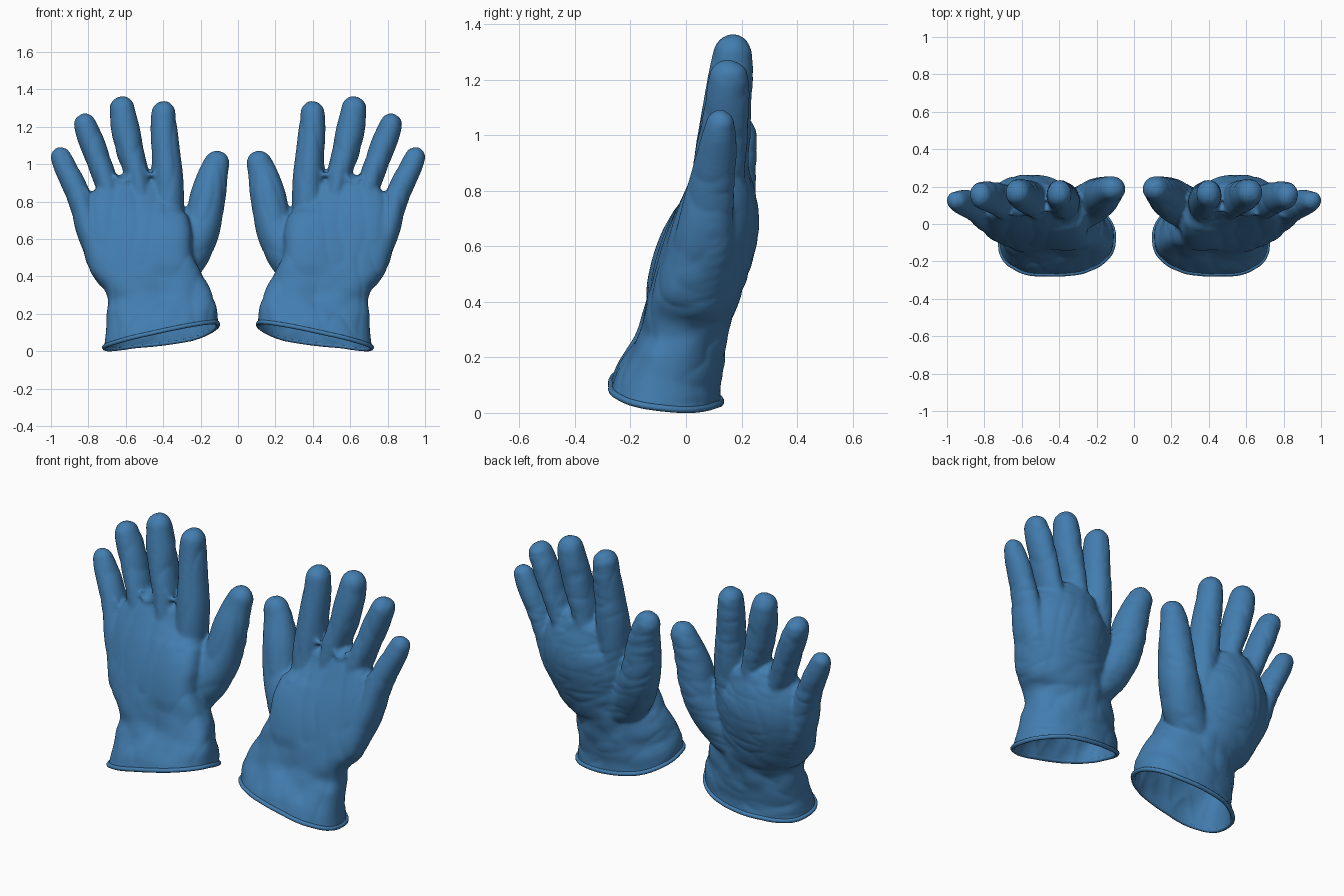
import bpy, bmesh, math
from mathutils import Vector, Matrix, noise

if "Cube" in bpy.data.objects:
    bpy.data.objects.remove(bpy.data.objects["Cube"])

blue = bpy.data.materials.new("blue_rubber")
blue.diffuse_color = (0.055, 0.205, 0.43, 1)
blue.use_nodes = True
blue.node_tree.nodes["Principled BSDF"].inputs["Base Color"].default_value = blue.diffuse_color


def clamp(v):
    return min(max(v, 0), 1)


def catmull(pts, steps):
    """Smoothly resample a list of number tuples."""
    p = [pts[0]] + list(pts) + [pts[-1]]
    out = []
    for i in range(1, len(p) - 2):
        for s in range(steps):
            t = s / steps
            out.append([0.5 * (2 * b + (c - a) * t + (2 * a - 5 * b + 4 * c - d) * t * t
                               + (3 * b - a - 3 * c + d) * t ** 3)
                        for a, b, c, d in zip(*p[i - 1:i + 3])])
    return out + [list(pts[-1])]


def loft(bm, sections, dome, power=2.0, n=40, bend=0):
    """Closed tube through (x, y, z, half width, half depth) with a rounded end.
    bend pulls the side edges forward, which flattens the back of the hand."""
    secs = catmull(sections, 5)
    end_dir = (Vector(secs[-1][:3]) - Vector(secs[-2][:3])).normalized()
    last = secs[-1]
    for k in range(1, 8):
        a = k / 8 * math.pi / 2
        c = Vector(last[:3]) + end_dir * dome * math.sin(a)
        secs.append([*c, last[3] * math.cos(a), last[4] * math.cos(a)])
    rings = []
    for i, s in enumerate(secs):
        t = (Vector(secs[min(i + 1, len(secs) - 1)][:3])
             - Vector(secs[max(i - 1, 0)][:3])).normalized()
        d = Vector((0, 1, 0))
        d = (d - t * d.dot(t)).normalized()
        w = d.cross(t)
        ring = []
        for j in range(n):
            a = 2 * math.pi * j / n
            cx, cy = math.cos(a), math.sin(a)
            u = math.copysign(abs(cx) ** (2 / power), cx)
            v = math.copysign(abs(cy) ** (2 / power), cy)
            v -= bend * u * u * (.25 + .75 * clamp((s[2] - .1) / .25))
            ring.append(bm.verts.new(Vector(s[:3]) + w * u * s[3] + d * v * s[4]))
        rings.append(ring)
    for r, q in zip(rings, rings[1:]):
        for j in range(n):
            k = (j + 1) % n
            bm.faces.new((r[j], r[k], q[k], q[j]))
    bm.faces.new(rings[0][::-1])
    bm.faces.new(rings[-1])


def add(name, data):
    ob = bpy.data.objects.new(name, data)
    bpy.context.collection.objects.link(ob)
    return ob


def baked(ob):
    """Mesh of an object after its modifiers; the helper is removed."""
    dg = bpy.context.evaluated_depsgraph_get()
    me = bpy.data.meshes.new_from_object(ob.evaluated_get(dg))
    bpy.data.objects.remove(ob)
    return me


bm = bmesh.new()

# hand body and flared cuff
loft(bm, [(.40, -.10, -.15, .34, .23), (.40, -.07, .08, .308, .20), (.412, -.03, .20, .293, .17),
          (.435, 0, .30, .272, .155), (.47, .02, .40, .255, .162), (.51, .05, .50, .288, .165),
          (.54, .085, .60, .295, .163), (.555, .115, .70, .283, .152),
          (.552, .13, .79, .245, .125), (.535, .138, .87, .175, .09)], .06, 2.3, 64, .36)

# fingers and thumb
digits = {
    "index": [(.37, .10, .65, .08, .10), (.376, .125, .90, .085, .098), (.386, .14, 1.05, .077, .088),
              (.396, .155, 1.18, .072, .080), (.40, .163, 1.268, .066, .073)],
    "middle": [(.50, .10, .65, .06, .10), (.537, .13, .92, .064, .098), (.577, .145, 1.07, .074, .09),
               (.605, .16, 1.20, .077, .082), (.62, .168, 1.29, .070, .072)],
    "ring": [(.62, .09, .60, .06, .10), (.698, .12, .88, .062, .095), (.750, .138, 1.03, .066, .086),
             (.790, .15, 1.14, .068, .079), (.816, .155, 1.205, .063, .072)],
    "little": [(.70, .03, .42, .06, .10), (.785, .06, .60, .066, .105), (.835, .085, .78, .065, .088),
               (.882, .105, .90, .064, .076), (.926, .118, .99, .060, .064), (.946, .123, 1.035, .055, .054)],
    "thumb": [(.36, .06, .40, .10, .10), (.27, .09, .52, .116, .115), (.20, .133, .66, .106, .112),
              (.158, .16, .84, .094, .094), (.135, .178, .94, .080, .078), (.117, .187, 1.0, .070, .068)],
}
for pts in digits.values():
    loft(bm, pts, pts[-1][3] * 1.08)

# rolled folds at the finger crotches
for x, y, z in ((.466, .075, .98), (.617, .055, .94), (.772, .045, .86)):
    arc = [(x + .036 * math.cos(a), y, z + .036 * math.sin(a), .012, .016)
           for a in (math.pi * (1 + k / 6) for k in range(7))]
    loft(bm, arc, .012, 2, 12)

bmesh.ops.recalc_face_normals(bm, faces=bm.faces)
me = bpy.data.meshes.new("shell")
bm.to_mesh(me)
bm.free()

# merge all parts into one smooth skin
ob = add("shell", me)
m = ob.modifiers.new("merge", 'REMESH')
m.mode, m.voxel_size = 'VOXEL', 0.01
m = ob.modifiers.new("soften", 'SMOOTH')
m.factor, m.iterations = 0.5, 5
me = baked(ob)

bm = bmesh.new()
bm.from_mesh(me)
bm.normal_update()


def wrinkle(p, nrm):
    """Creases: crosswise on the palm side, lengthwise on the back, folds at the wrist."""
    def ridge(a, b, c):
        return (1 - abs(noise.noise(Vector((p.x * a, p.y * b, p.z * c + p.x * 4))))) ** 5
    palm = clamp(nrm.y * 1.5 + .2) * clamp(.6 + noise.noise(p * 5))
    wrist = max(0, 1 - abs(p.z - .27) / .2)
    slant = Vector((p.x * 6 + p.z * 7, p.y * 7, p.z * 7 - p.x * 5))
    return (-.006 * palm * (ridge(5, 4, 15) - .3)
            - .005 * (1 - palm) * (ridge(9, 4, 4) - .3)
            + .018 * wrist * noise.noise(slant))


offsets = [v.normal * wrinkle(v.co, v.normal) for v in bm.verts]
for v, o in zip(bm.verts, offsets):
    v.co += o
for _ in range(2):
    bmesh.ops.smooth_vert(bm, verts=bm.verts, factor=.5, use_axis_x=True, use_axis_y=True, use_axis_z=True)

# slanted cuff opening, sagging at the back on the thumb side
bmesh.ops.bisect_plane(bm, geom=bm.verts[:] + bm.edges[:] + bm.faces[:], plane_co=(0, 0, .163),
                       plane_no=(.22, .13, 1), clear_inner=True)
for v in bm.verts:
    x, y, z = v.co
    v.co.z -= .04 * clamp(1 - z / .35) * clamp((y + .12) / .2) * clamp((.55 - x) / .3)
rim = [v.co.copy() for v in bm.verts if v.is_boundary]
rim.sort(key=lambda c: math.atan2(c.y + .07, c.x - .4))
rim = rim[::4]
bm.to_mesh(me)
bm.free()

# thin wall
ob = add("shell", me)
m = ob.modifiers.new("wall", 'SOLIDIFY')
m.thickness, m.offset = 0.01, -1
glove = baked(ob)

# rolled bead around the opening
cu = bpy.data.curves.new("bead", 'CURVE')
cu.dimensions = '3D'
cu.bevel_depth, cu.bevel_resolution = 0.012, 3
sp = cu.splines.new('POLY')
sp.points.add(len(rim) - 1)
for pt, c in zip(sp.points, rim):
    pt.co = (*c, 1)
sp.use_cyclic_u = True
bead = baked(add("bead", cu))

# right pair as built, left pair mirrored
for part, mesh in (("glove", glove), ("cuff_roll", bead)):
    mesh.materials.clear()
    mesh.materials.append(blue)
    mesh.shade_smooth()
    add("right_" + part, mesh)
    other = mesh.copy()
    other.transform(Matrix.Scale(-1, 4, (1, 0, 0)))
    other.flip_normals()
    add("left_" + part, other)
